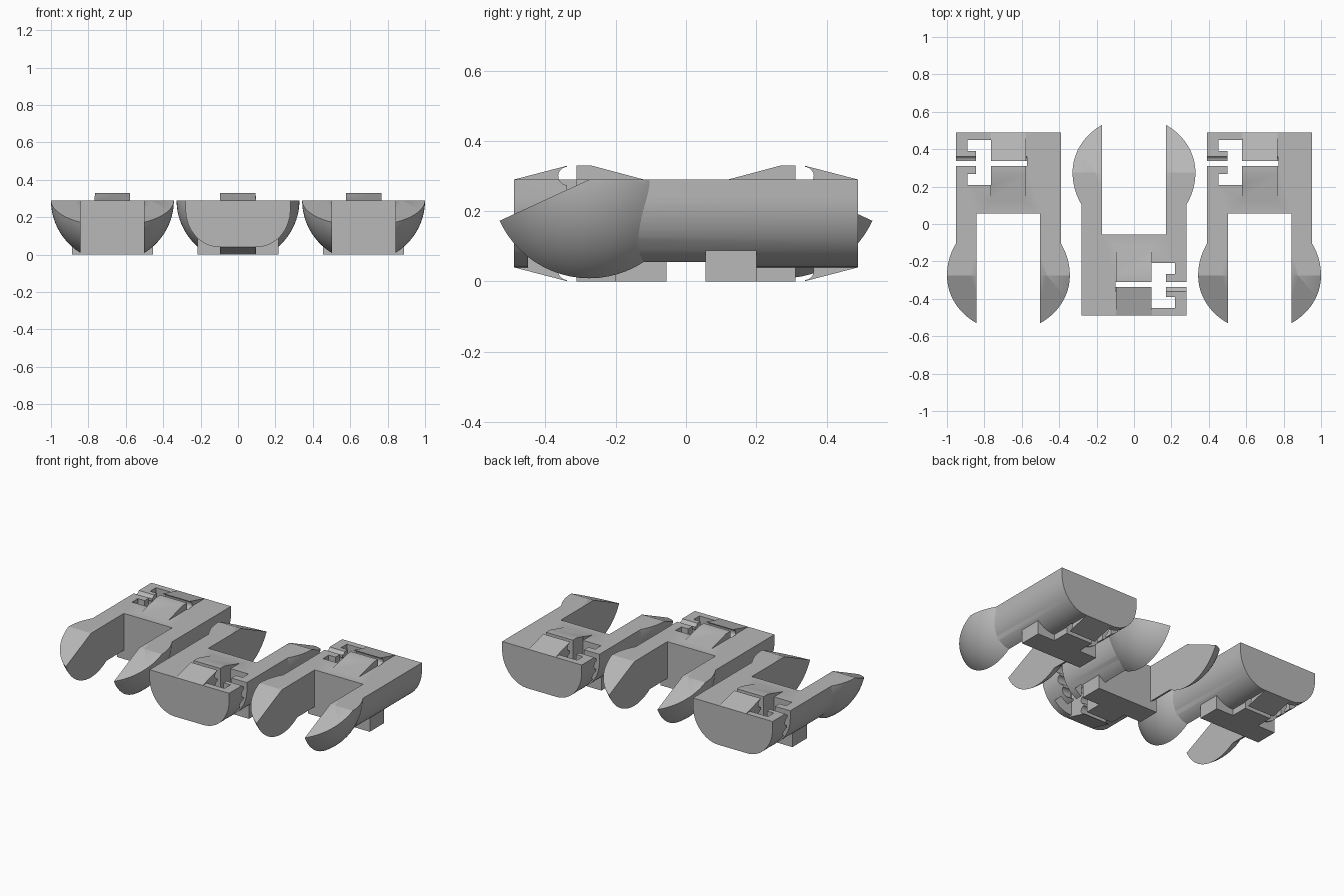
import bpy, bmesh, math
from mathutils import Matrix, Vector

if "Cube" in bpy.data.objects:
    bpy.data.objects.remove(bpy.data.objects["Cube"])

grey = bpy.data.materials.new("light_grey")
grey.diffuse_color = (0.48, 0.48, 0.48, 1)
grey.use_nodes = True
grey.node_tree.nodes["Principled BSDF"].inputs["Base Color"].default_value = grey.diffuse_color


def new_object(name, bm):
    bmesh.ops.recalc_face_normals(bm, faces=bm.faces)
    me = bpy.data.meshes.new(name)
    bm.to_mesh(me)
    bm.free()
    me.materials.append(grey)
    ob = bpy.data.objects.new(name, me)
    bpy.context.collection.objects.link(ob)
    return ob


def prism(name, pts, axis, lo, hi):
    """Extrude a 2D outline along an axis; pts give the other two axes in order."""
    bm = bmesh.new()

    def place(p, d):
        c = list(p)
        c.insert(axis, d)
        return bm.verts.new(c)

    a = [place(p, lo) for p in pts]
    b = [place(p, hi) for p in pts]
    bm.faces.new(a)
    bm.faces.new(b[::-1])
    for i in range(len(pts)):
        j = (i + 1) % len(pts)
        bm.faces.new((a[i], b[i], b[j], a[j]))
    return new_object(name, bm)


def box(name, x0, x1, y0, y1, z0, z1):
    return prism(name, [(x0, y0), (x1, y0), (x1, y1), (x0, y1)], 2, z0, z1)


def ball(name, radius, centre, seg, rings):
    bm = bmesh.new()
    m = Matrix.Translation(Vector(centre)) @ Matrix.Rotation(math.pi / 2, 4, 'Y')
    bmesh.ops.create_uvsphere(bm, u_segments=seg, v_segments=rings, radius=radius, matrix=m)
    return new_object(name, bm)


def combine(target, other, op):
    mod = target.modifiers.new(op, 'BOOLEAN')
    mod.operation = op
    mod.solver = 'EXACT'
    mod.object = other
    bpy.context.view_layer.objects.active = target
    bpy.ops.object.modifier_apply(modifier=mod.name)
    bpy.data.objects.remove(other)


BACK, CROSS, EAR_Y, TOP = 0.489, 0.055, -0.275, 0.29

# body: flat top, rounded lower corners
arc = [(0.10 + 0.18 * math.cos(t), 0.24 - 0.20 * math.sin(t))
       for t in [i * math.pi / 32 for i in range(17)]]
outline = [(0.28, 0.36)] + arc + [(-x, z) for x, z in reversed(arc)] + [(-0.28, 0.36)]
clip = prism("left_clip", outline, 1, EAR_Y + 0.002, BACK)

# round ears at the arm ends, then the gap between the arms
combine(clip, ball("ear_ball", 0.3285, (0, EAR_Y, TOP), 64, 48), 'UNION')
combine(clip, box("arm_gap", -0.17, 0.17, -1, CROSS, -1, 1), 'DIFFERENCE')

# flat top with sloping ear tips
slope = [(-1, TOP - 0.46 * (1 + EAR_Y)), (EAR_Y, TOP), (1, TOP), (1, 1), (-1, 1)]
combine(clip, prism("top_cut", slope, 0, -1, 1), 'DIFFERENCE')

# dimples inside the ears
combine(clip, ball("dimple_ball", 0.205, (0, EAR_Y, TOP), 48, 32), 'DIFFERENCE')

# ramped catches above and below
top_catch = [(0.12, TOP), (0.27, 0.33), (0.335, 0.33), (BACK, TOP), (BACK, 0.2), (0.12, 0.2)]
combine(clip, prism("top_catch", top_catch, 0, -0.095, 0.095), 'UNION')
low_catch = [(0.15, 0), (0.335, 0), (BACK, 0.04), (BACK, 0.1), (0.15, 0.1)]
combine(clip, prism("low_catch", low_catch, 0, -0.095, 0.095), 'UNION')

# foot plate
combine(clip, box("foot", -0.217, 0.217, CROSS, 0.2, 0, 0.12), 'UNION')

# C-shaped opening around the locking tab
opening = [(-0.22, 0.209), (-0.093, 0.209), (-0.093, 0.449), (-0.22, 0.449),
           (-0.22, 0.39), (-0.172, 0.39), (-0.172, 0.267), (-0.22, 0.267)]
combine(clip, prism("tab_opening", opening, 2, -1, 1), 'DIFFERENCE')

# slit with a scalloped back wall
combine(clip, box("slit", -0.4, 0.1, 0.311, 0.338, -1, 1), 'DIFFERENCE')
for i in range(5):
    z = 0.03 + 0.0675 * i
    circle = [(0.3375 + 0.026 * math.cos(a), z + 0.026 * math.sin(a))
              for a in [k * math.pi / 10 + 0.05 for k in range(20)]]
    combine(clip, prism("scallop", circle, 0, -0.4, 0.0995), 'DIFFERENCE')

# three clips in a row, the middle one turned around
clips = [clip]
for name in ("middle_clip", "right_clip"):
    c = clip.copy()
    c.data = clip.data.copy()
    c.name = name
    bpy.context.collection.objects.link(c)
    clips.append(c)
clips[0].location.x = -0.6715
clips[1].rotation_euler.z = math.pi
clips[2].location.x = 0.6715

bpy.ops.object.select_all(action='DESELECT')
for c in clips:
    c.select_set(True)
bpy.context.view_layer.objects.active = clip
bpy.ops.object.shade_smooth_by_angle(angle=math.radians(25))
